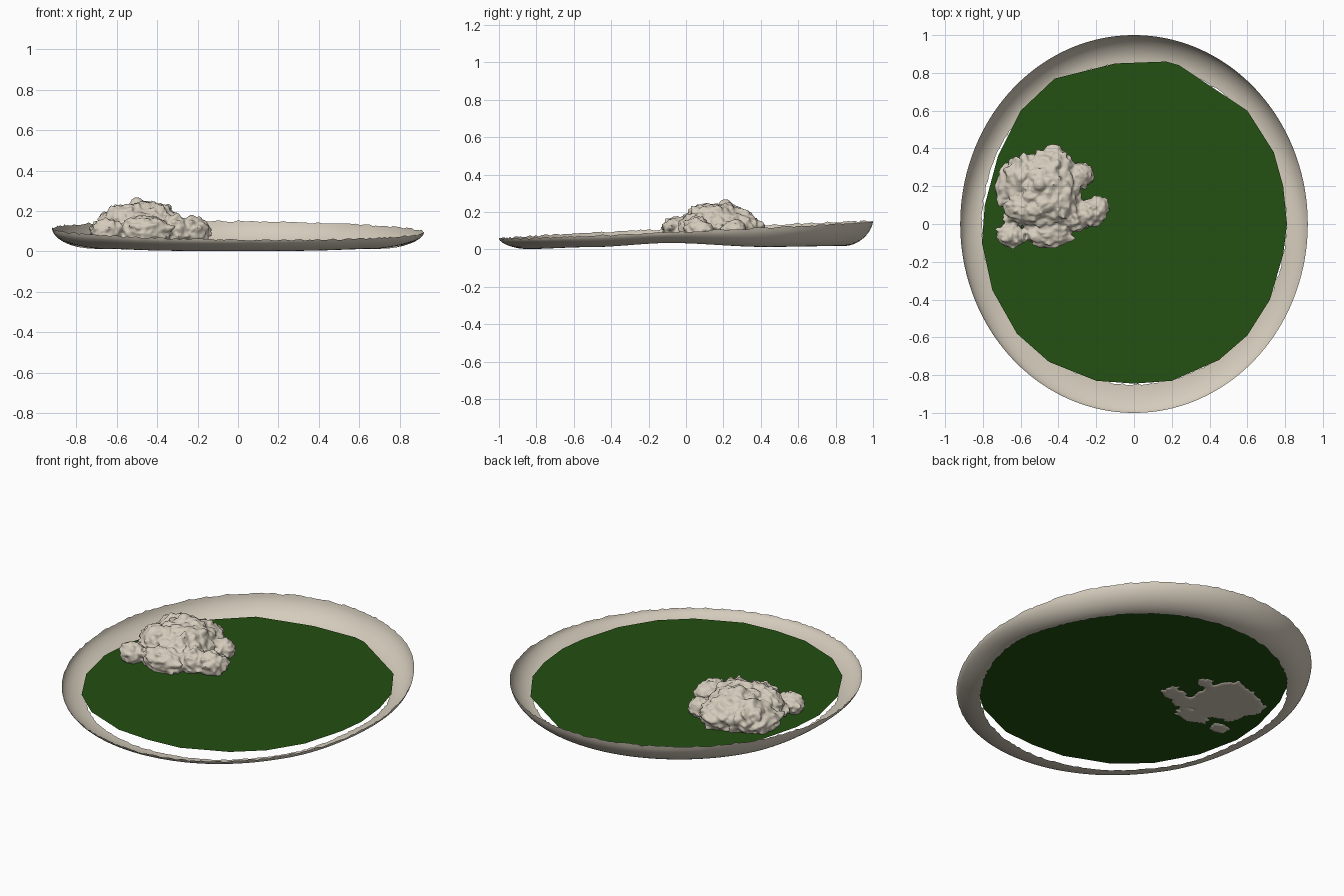
import bpy, bmesh, math, random
from mathutils import Vector, Matrix, noise

random.seed(4)
if "Cube" in bpy.data.objects:
    bpy.data.objects.remove(bpy.data.objects["Cube"])


def material(name, rgb):
    m = bpy.data.materials.new(name)
    m.use_nodes = True
    m.diffuse_color = (*rgb, 1)
    bsdf = m.node_tree.nodes["Principled BSDF"]
    bsdf.inputs["Base Color"].default_value = (*rgb, 1)
    bsdf.inputs["Roughness"].default_value = 0.9
    return m


def finish(name, bm, mat, smooth=True):
    mesh = bpy.data.meshes.new(name)
    bm.to_mesh(mesh)
    bm.free()
    mesh.materials.append(mat)
    for p in mesh.polygons:
        p.use_smooth = smooth
    ob = bpy.data.objects.new(name, mesh)
    bpy.context.collection.objects.link(ob)
    return ob


stone = material("pale stone", (0.66, 0.60, 0.50))
green = material("deep green", (0.017, 0.08, 0.006))


# Height of the inner lip, from front to back
def lip_height(y):
    keys = [(-1, 0.002), (-0.6, 0.012), (-0.1, 0.034), (0.5, 0.013), (1, 0.018)]
    for (a, za), (b, zb) in zip(keys, keys[1:]):
        if y <= b:
            t = (y - a) / (b - a)
            return za + (zb - za) * t * t * (3 - 2 * t)
    return keys[-1][1]


# Rim: curved open band, tilted up toward the back, with a ragged edge
bm = bmesh.new()
SEG, RINGS = 256, 10
loops = []
for j in range(RINGS + 1):
    t = j / RINGS
    loop = []
    for i in range(SEG):
        a = math.tau * i / SEG
        c, s = math.cos(a), math.sin(a)
        outer = Vector((0.92 * c, s))
        inner = Vector((0.805 * c, 0.85 * s))
        p = outer.lerp(inner, t ** 1.5)
        if j == RINGS:
            p *= 1 + random.uniform(-0.006, 0.006)
        top = 0.103 + 0.046 * s - 0.009 * c
        low = lip_height(s)
        z = low + (top - low) * (1 - t) ** 1.7
        if j == 0:
            z += random.uniform(-0.004, 0.005)
        loop.append(bm.verts.new((p.x, p.y, z)))
    loops.append(loop)
for upper, lower in zip(loops, loops[1:]):
    for i in range(SEG):
        k = (i + 1) % SEG
        bm.faces.new((upper[i], upper[k], lower[k], lower[i]))
finish("rim", bm, stone)

# Flat green floor with a loosely cut outline
outline = [(0, -.845), (.2, -.83), (.45, -.72), (.6, -.59), (.72, -.4), (.79, -.16),
           (.81, 0), (.79, .2), (.74, .38), (.6, .6), (.24, .84), (.17, .86),
           (-.1, .85), (-.42, .77), (-.6, .6), (-.72, .36), (-.79, .1),
           (-.805, -.1), (-.75, -.35), (-.62, -.58), (-.45, -.73), (-.2, -.83)]
bm = bmesh.new()
bm.faces.new([bm.verts.new((x, y, 0.057)) for x, y in outline])
finish("floor", bm, green, smooth=False)


# Rock pile: rough lumps fused into one craggy mass
def lump(bm, x, y, z, rx, ry, rz, rough=0.3, detail=4):
    made = bmesh.ops.create_icosphere(bm, subdivisions=detail, radius=1)["verts"]
    spin = Matrix.Rotation(random.uniform(-0.3, 0.3), 3, "Z")
    seed = Vector((x, y, z)) * 31
    for v in made:
        d = v.co.normalized()
        crag = abs(noise.noise(d * 2.2 + seed)) * 1.6 - 0.35
        crag += 0.5 * noise.noise(d * 5 + seed)
        d = spin @ (d * (1 + rough * crag))
        v.co = Vector((x + d.x * rx, y + d.y * ry, max(z + d.z * rz, 0.05)))


bm = bmesh.new()
lump(bm, -.48, .17, .10, .19, .19, .13)
lump(bm, -.58, .24, .12, .12, .12, .10)
lump(bm, -.40, .12, .13, .10, .13, .11)
lump(bm, -.58, .08, .13, .10, .09, .10)
lump(bm, -.43, .30, .11, .11, .10, .09)
lump(bm, -.28, .26, .10, .065, .065, .06)
lump(bm, -.66, .20, .10, .07, .11, .06)
lump(bm, -.65, -.06, .10, .075, .065, .06)
lump(bm, -.45, -.05, .10, .12, .075, .08)
lump(bm, -.23, .06, .10, .085, .07, .075)
lump(bm, -.19, .09, .10, .055, .06, .05)
lump(bm, -.32, .03, .10, .08, .07, .08)
# Smaller stones scattered over the mound
for i in range(34):
    a = i * 2.4
    r = math.sqrt((i + 0.5) / 34)
    size = random.uniform(.03, .05)
    lump(bm, -.48 + .19 * r * math.cos(a), .16 + .21 * r * math.sin(a),
         .215 - .125 * r ** 2.5, size * 1.25, size, size * 0.8, 0.35, 3)
# Round pebble on top
lump(bm, -.50, .21, .235, .034, .036, .033, 0.08, 3)
pile = finish("rock_pile", bm, stone)
fuse = pile.modifiers.new("fuse", "REMESH")
fuse.mode = "VOXEL"
fuse.voxel_size = 0.007
fuse.use_smooth_shade = True
soften = pile.modifiers.new("soften", "SMOOTH")
soften.factor = 0.4
soften.iterations = 2
